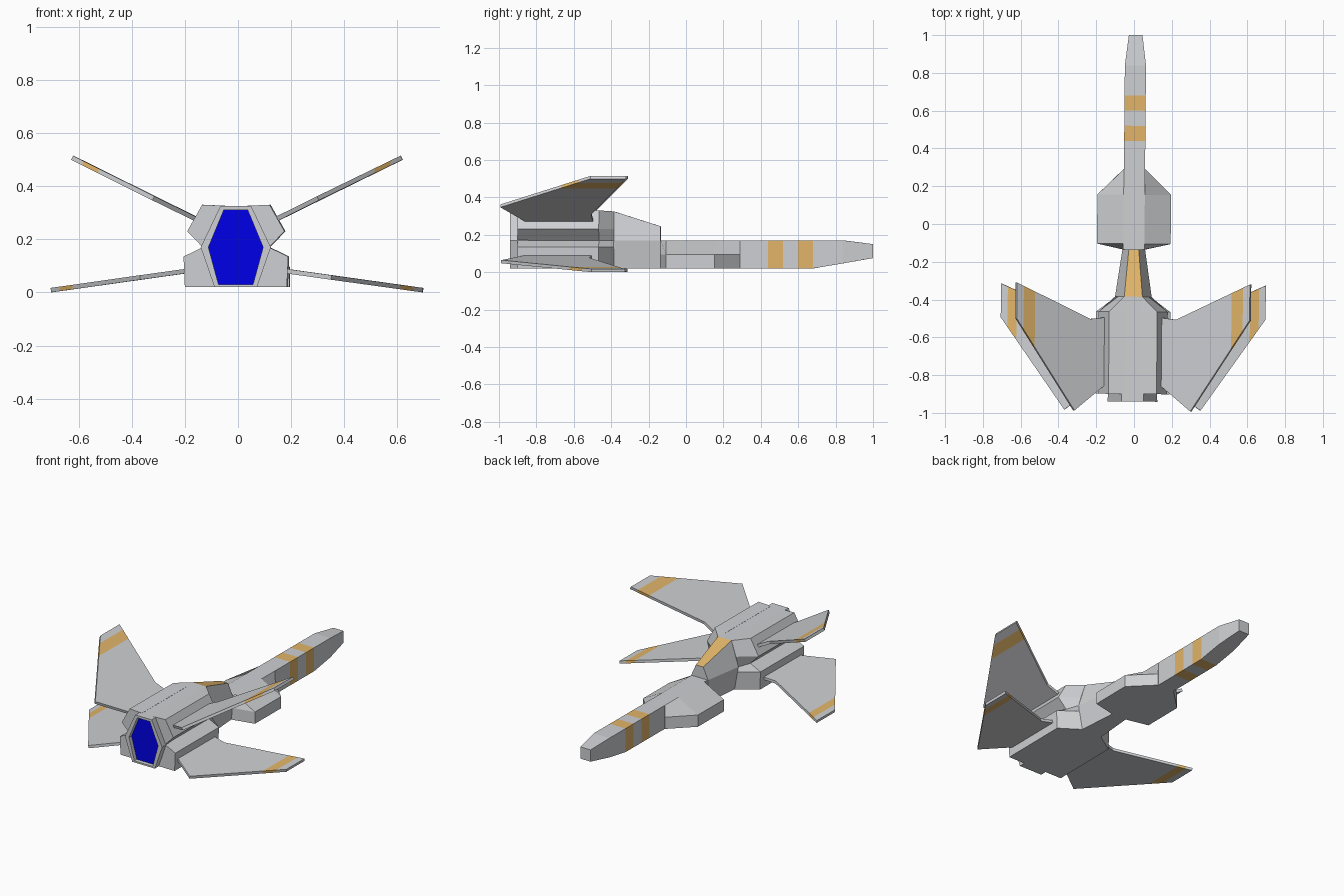
import bpy, bmesh
from mathutils import Matrix, Vector

cube = bpy.data.objects.get("Cube")
if cube:
    bpy.data.objects.remove(cube, do_unlink=True)


def material(name, rgb):
    m = bpy.data.materials.new(name)
    m.use_nodes = True
    m.diffuse_color = (*rgb, 1)
    m.node_tree.nodes["Principled BSDF"].inputs["Base Color"].default_value = (*rgb, 1)
    return m


GREY, ORANGE, BLUE = range(3)
MATS = [material("hull grey", (0.62, 0.63, 0.65)),
        material("marking orange", (0.76, 0.46, 0.14)),
        material("engine blue", (0.0, 0.0, 0.8))]
YAW = Matrix.Rotation(-0.009, 4, "Z")  # the craft sits very slightly turned


def finish(name, bm, rule=None):
    """Colour faces by rule, then make the object."""
    bmesh.ops.recalc_face_normals(bm, faces=bm.faces)
    bm.normal_update()
    for f in bm.faces:
        f.material_index = rule(f.calc_center_median(), f.normal) if rule else GREY
    bm.transform(YAW)
    mesh = bpy.data.meshes.new(name)
    bm.to_mesh(mesh)
    bm.free()
    for m in MATS:
        mesh.materials.append(m)
    obj = bpy.data.objects.new(name, mesh)
    bpy.context.collection.objects.link(obj)
    return obj


def loft(name, sections, rule=None):
    """Skin a list of equal-length closed sections and cap both ends."""
    bm = bmesh.new()
    rings = [[bm.verts.new(p) for p in s] for s in sections]
    n = len(rings[0])
    for a, b in zip(rings, rings[1:]):
        for i in range(n):
            j = (i + 1) % n
            bm.faces.new((a[i], a[j], b[j], b[i]))
    bm.faces.new(rings[0][::-1])
    bm.faces.new(rings[-1])
    return finish(name, bm, rule)


def mirrored(y, half):
    """Closed section at y from the (x, z) points of its right half."""
    return [(x, y, z) for x, z in half] + [(-x, y, z) for x, z in reversed(half)]


def hexagon(y, top, mid, low, z_top, z_low):
    return mirrored(y, [(top, z_top), (mid, 0.17), (low, z_low)])


# Main hull: recessed engine, hexagonal body, tapering canopy
def hull_rule(c, n):
    if c.y < -0.9 and n.y < -0.9 and c.y > -0.93:
        return BLUE
    return ORANGE if c.y > -0.37 and n.z > 0.8 else GREY


loft("hull", [hexagon(-0.915, 0.045, 0.103, 0.065, 0.31, 0.03),
              hexagon(-0.94, 0.045, 0.103, 0.065, 0.31, 0.03),
              hexagon(-0.94, 0.058, 0.132, 0.08, 0.325, 0.02),
              hexagon(-0.385, 0.048, 0.097, 0.07, 0.325, 0.02),
              hexagon(-0.135, 0.026, 0.06, 0.05, 0.245, 0.02)], hull_rule)


# Forward body with sloping side pods
def pod(y, w):
    return mirrored(y, [(0.056, 0.17), (w, 0.095), (w, 0.02)])


loft("side_pods", [pod(-0.135, 0.06), pod(-0.105, 0.195),
                   pod(0.155, 0.195), pod(0.29, 0.058)])


# Long nose with two painted bands
def nose(y, w=0.056, top=0.17, low=0.02):
    return mirrored(y, [(w, top), (w, low)])


loft("nose", [nose(0.28), nose(0.44), nose(0.52), nose(0.60), nose(0.68),
              nose(0.84, 0.056, 0.17, 0.047), nose(1.0, 0.036, 0.15, 0.075)],
     lambda c, n: ORANGE if 0.44 < c.y < 0.52 or 0.60 < c.y < 0.68 else GREY)


# Wing mounts: blocks beside the hull whose front ends fold into it
def mount(name, outline, folded, side):
    sections = [[(side * x, y, z) for x, z in pts] for y, pts in
                ((-0.9, outline), (-0.465, outline), (-0.385, folded))]
    loft(name, sections)


# Wing: flat outline lying on a sloping line, thickened, banded near the tip
def wing(name, outline, root, tip, band, side, thick=0.017):
    slope = (tip[1] - root[1]) / (tip[0] - root[0])
    up = Vector((-slope, 0, 1)).normalized() * thick / 2
    bm = bmesh.new()
    rings = []
    for sign in (1, -1):
        pts = [Vector((x, y, root[1] + (x - root[0]) * slope)) + up * sign
               for x, y in outline]
        rings.append([bm.verts.new(p) for p in pts])
    a, b = rings
    bm.faces.new(a)
    bm.faces.new(b[::-1])
    for i in range(len(a)):
        j = (i + 1) % len(a)
        bm.faces.new((a[i], a[j], b[j], b[i]))
    for x in band:
        bmesh.ops.bisect_plane(bm, geom=bm.verts[:] + bm.edges[:] + bm.faces[:],
                               plane_co=(x, 0, 0), plane_no=(1, 0, 0))
    bm.transform(Matrix.Diagonal((side, 1, 1, 1)))
    finish(name, bm,
           lambda c, n: ORANGE if band[0] < abs(c.x) < band[1] else GREY)


UPPER = [(0.145, -0.495), (0.23, -0.505), (0.62, -0.315),
         (0.62, -0.505), (0.31, -0.99), (0.145, -0.85)]
LOWER = [(0.18, -0.5), (0.27, -0.515), (0.70, -0.32),
         (0.70, -0.5), (0.36, -0.985), (0.18, -0.86)]

for label, side in (("left", 1), ("right", -1)):
    mount(label + "_upper_mount",
          [(0.04, 0.326), (0.127, 0.33), (0.183, 0.23), (0.125, 0.17), (0.06, 0.2)],
          [(0.04, 0.324), (0.048, 0.325), (0.08, 0.23), (0.097, 0.17), (0.06, 0.2)],
          side)
    mount(label + "_lower_mount",
          [(0.06, 0.15), (0.125, 0.17), (0.197, 0.135), (0.192, 0.02), (0.05, 0.02)],
          [(0.06, 0.15), (0.097, 0.17), (0.09, 0.135), (0.07, 0.02), (0.05, 0.02)],
          side)
    wing(label + "_upper_wing", UPPER, (0.155, 0.278), (0.62, 0.507),
         (0.52, 0.58), side)
    wing(label + "_lower_wing", LOWER, (0.19, 0.08), (0.70, 0.0085),
         (0.618, 0.665), side)
